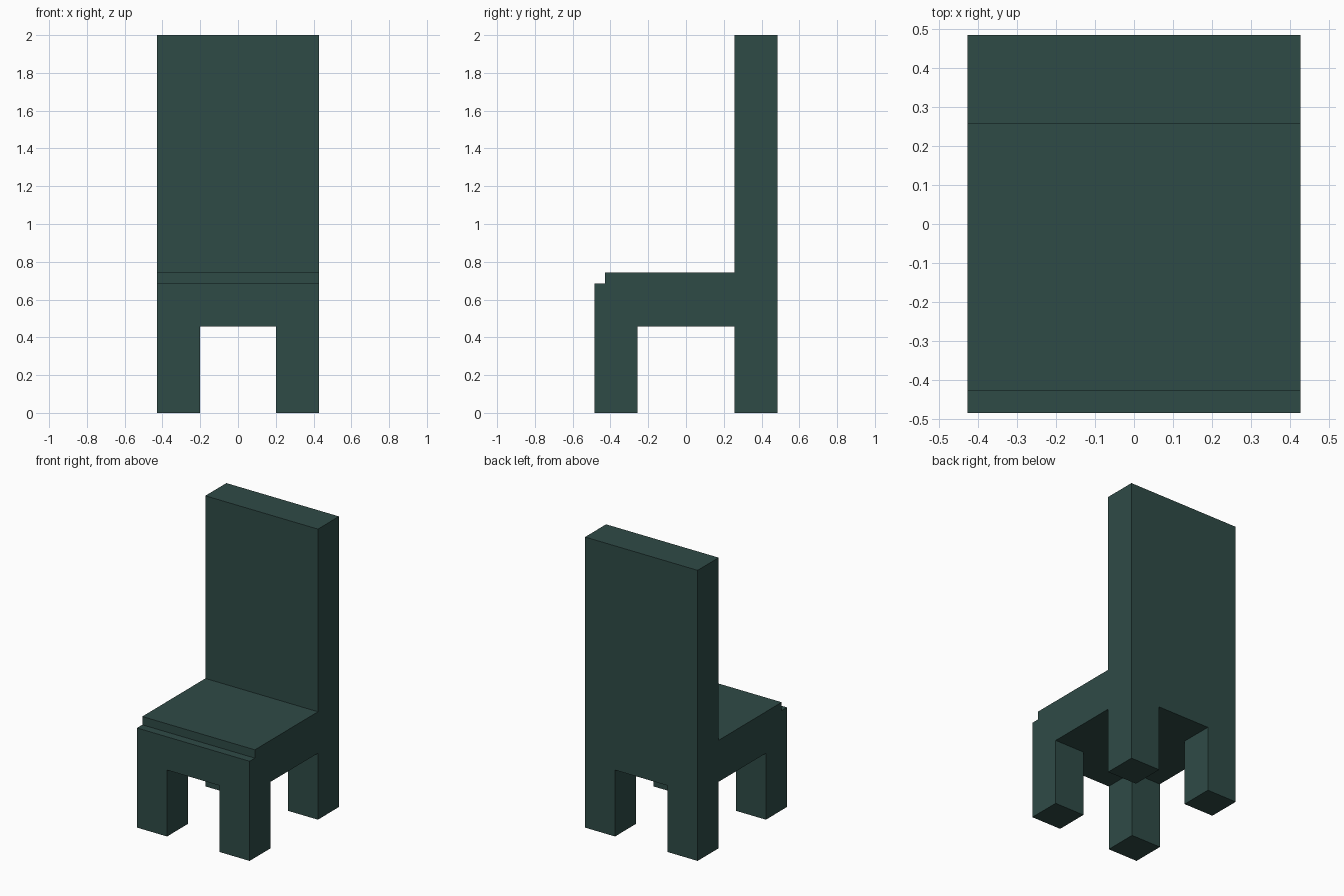
import bpy
import bmesh

U = 2 / 35                      # grid step: the chair is 15 x 17 x 35 steps
W, D = 7.5, 8.5                 # half width and half depth
LEG, SEAT_UNDER, SEAT_TOP = 4, 8, 13

cube = bpy.data.objects.get("Cube")
if cube:
    bpy.data.objects.remove(cube, do_unlink=True)

green = bpy.data.materials.new("dark green")
green.use_nodes = True
green.diffuse_color = (0.028, 0.070, 0.062, 1)
bsdf = next(n for n in green.node_tree.nodes if n.type == 'BSDF_PRINCIPLED')
bsdf.inputs["Base Color"].default_value = green.diffuse_color


def prism(name, outline, offset):
    """Extrude a closed outline of 3D points (in steps) along offset."""
    bm = bmesh.new()
    face = bm.faces.new([bm.verts.new([c * U for c in p]) for p in outline])
    new = bmesh.ops.extrude_face_region(bm, geom=[face])["geom"]
    verts = [g for g in new if isinstance(g, bmesh.types.BMVert)]
    bmesh.ops.translate(bm, verts=verts, vec=[c * U for c in offset])
    bmesh.ops.recalc_face_normals(bm, faces=bm.faces)
    mesh = bpy.data.meshes.new(name)
    bm.to_mesh(mesh)
    bm.free()
    mesh.materials.append(green)
    obj = bpy.data.objects.new(name, mesh)
    bpy.context.collection.objects.link(obj)
    return obj


# Chair body: side profile with seat, front step and tall backrest
profile = [(-D, 0), (D, 0), (D, 35), (D - LEG, 35), (D - LEG, SEAT_TOP),
           (1 - D, SEAT_TOP), (1 - D, SEAT_TOP - 1), (-D, SEAT_TOP - 1)]
chair = prism("chair", [(-W, y, z) for y, z in profile], (2 * W, 0, 0))

# Cross-shaped cutter under the seat leaves four corner legs
ix, iy, ox, oy = W - LEG, D - LEG, W + 1, D + 1
cross = [(ix, iy), (ix, oy), (-ix, oy), (-ix, iy), (-ox, iy), (-ox, -iy),
         (-ix, -iy), (-ix, -oy), (ix, -oy), (ix, -iy), (ox, -iy), (ox, iy)]
cutter = prism("leg_gap_cutter", [(x, y, -2) for x, y in cross], (0, 0, SEAT_UNDER + 2))
cutter.hide_render = True

# Apply the cut, then remove the helper
cut = chair.modifiers.new("leg gaps", 'BOOLEAN')
cut.operation = 'DIFFERENCE'
cut.solver = 'EXACT'
cut.object = cutter
bpy.ops.object.select_all(action='DESELECT')
bpy.context.view_layer.objects.active = chair
chair.select_set(True)
bpy.ops.object.modifier_apply(modifier=cut.name)
bpy.data.objects.remove(cutter, do_unlink=True)
